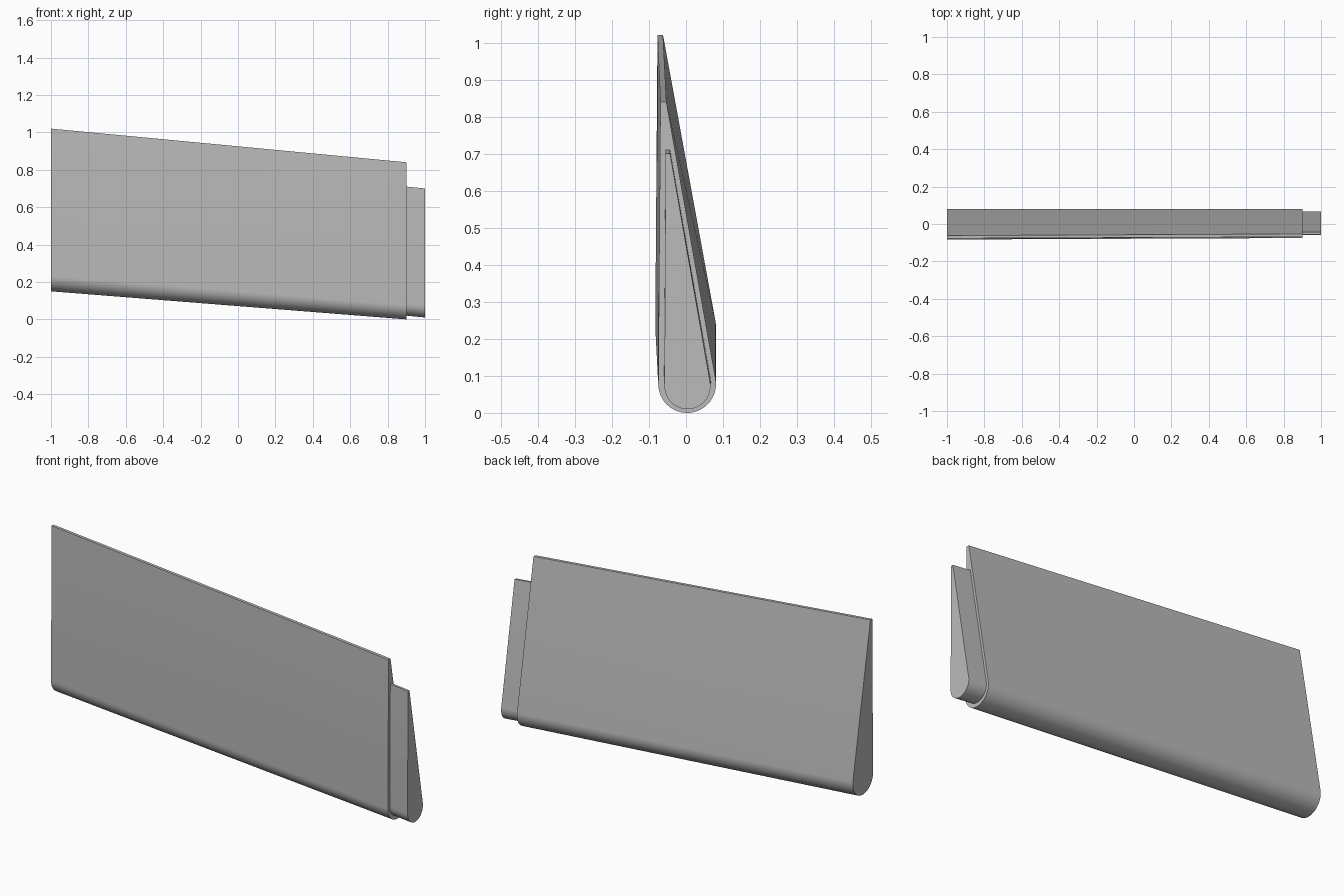
import bpy, bmesh, math

default = bpy.data.objects.get("Cube")
if default:
    bpy.data.objects.remove(default, do_unlink=True)

grey = bpy.data.materials.new("plain grey")
grey.use_nodes = True
colour = (0.5, 0.5, 0.5, 1)
grey.diffuse_color = colour
grey.node_tree.nodes["Principled BSDF"].inputs["Base Color"].default_value = colour


def section(x, centre_y, radius, bottom, top, edge_front, edge_back, steps=24):
    """Round nose below, tapering to a thin trailing edge above."""
    points = [(x, edge_front, top)]
    for i in range(steps + 1):
        a = math.radians(180 + 190 * i / steps)
        points.append((x, centre_y + radius * math.cos(a),
                       bottom + radius + radius * math.sin(a)))
    points.append((x, edge_back, top))
    return points


def loft(name, first, last):
    """Join two matching sections into a closed solid."""
    bm = bmesh.new()
    a = [bm.verts.new(p) for p in first]
    b = [bm.verts.new(p) for p in last]
    n = len(a)
    for i in range(n):
        j = (i + 1) % n
        bm.faces.new((a[i], a[j], b[j], b[i]))
    bm.faces.new(a)
    bm.faces.new(b)
    bmesh.ops.recalc_face_normals(bm, faces=bm.faces)
    mesh = bpy.data.meshes.new(name)
    bm.to_mesh(mesh)
    bm.free()
    mesh.materials.append(grey)
    obj = bpy.data.objects.new(name, mesh)
    bpy.context.collection.objects.link(obj)
    bpy.ops.object.select_all(action="DESELECT")
    obj.select_set(True)
    bpy.context.view_layer.objects.active = obj
    bpy.ops.object.shade_smooth_by_angle(angle=math.radians(30))


# Main tapered blade
loft("main_blade",
     section(-1, -0.001, 0.082, 0.15, 1.02, -0.077, -0.062),
     section(0.9, 0.003, 0.078, 0, 0.84, -0.069, -0.053))

# Smaller stub at the end
loft("end_stub",
     section(0.9, 0.004, 0.063, 0.02, 0.71, -0.055, -0.043),
     section(1, 0.004, 0.062, 0.01, 0.70, -0.055, -0.043))
